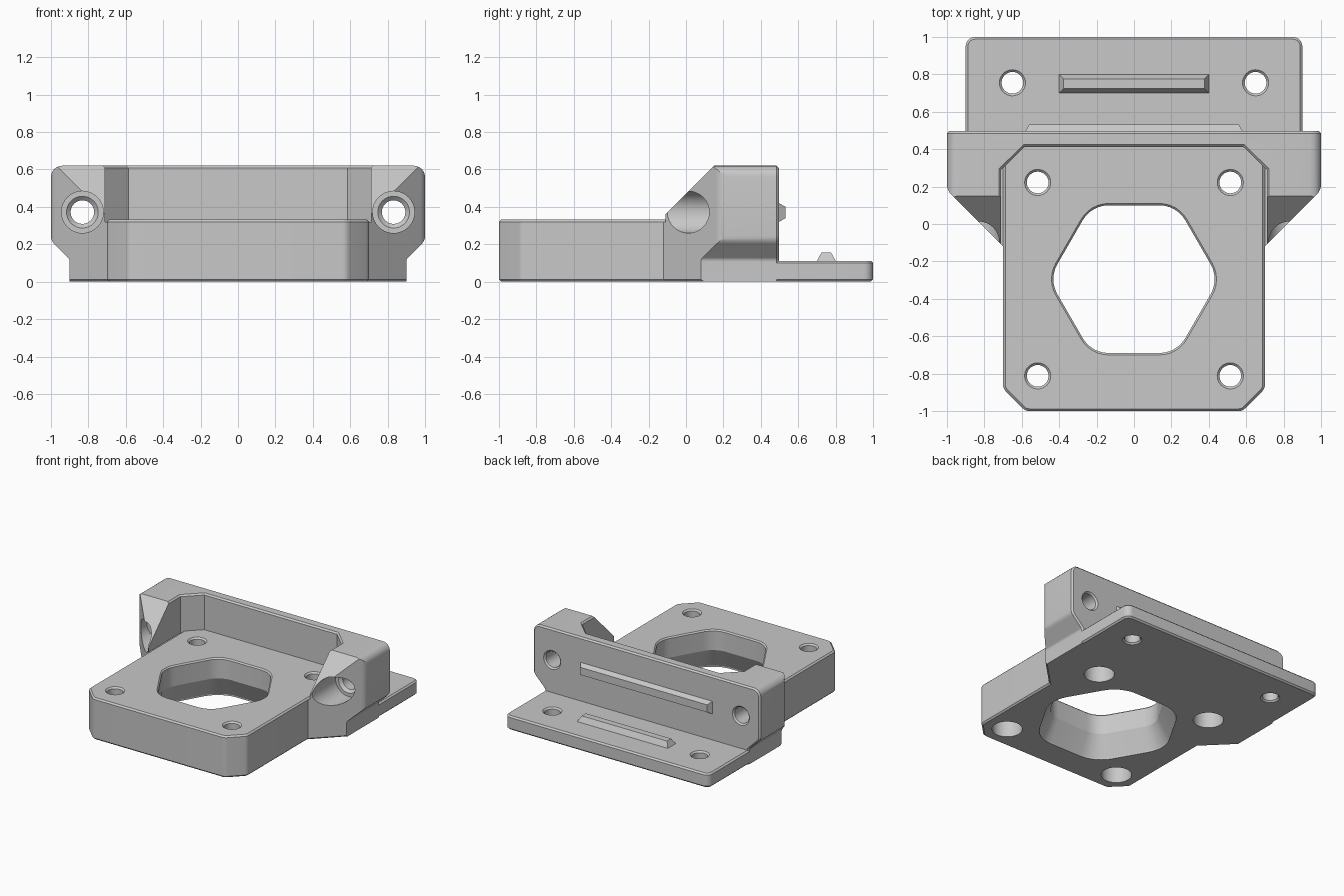
import bpy, bmesh, math
from mathutils import Vector

cube = bpy.data.objects.get("Cube")
if cube:
    bpy.data.objects.remove(cube, do_unlink=True)

grey = bpy.data.materials.new("plain_grey")
grey.use_nodes = True
colour = (0.58, 0.58, 0.58, 1)
grey.diffuse_color = colour
grey.node_tree.nodes["Principled BSDF"].inputs["Base Color"].default_value = colour


def rounded(corners, steps=6):
    """Polygon from (x, y, radius) corners, counter-clockwise."""
    out = []
    for i, (x, y, r) in enumerate(corners):
        p = Vector((x, y))
        if not r:
            out.append(p)
            continue
        a = (Vector(corners[i - 1][:2]) - p).normalized()
        b = (Vector(corners[(i + 1) % len(corners)][:2]) - p).normalized()
        half = a.angle(b) / 2
        centre = p + (a + b).normalized() * r / math.sin(half)
        start = (p + a * r / math.tan(half) - centre).normalized()
        end = (p + b * r / math.tan(half) - centre).normalized()
        for k in range(steps + 1):
            out.append(centre + start.slerp(end, k / steps).normalized() * r)
    return out


def offset(pts, d):
    """Grow (d > 0) or shrink a counter-clockwise polygon."""
    out = []
    for i, p in enumerate(pts):
        e, f = (p - pts[i - 1]).normalized(), (pts[(i + 1) % len(pts)] - p).normalized()
        n, m = Vector((e.y, -e.x)), Vector((f.y, -f.x))
        out.append(p + (n + m) * d / (1 + n.dot(m)))
    return out


def circle(x, y, r, n=32):
    return [Vector((x + r * math.cos(t * math.tau / n), y + r * math.sin(t * math.tau / n)))
            for t in range(n)]


def box(x, y0, y1, r=0):
    return rounded([(-x, y0, r), (x, y0, r), (x, y1, r), (-x, y1, r)])


def loft(name, rings, axis="Z"):
    """Solid through a list of (polygon, height) rings along an axis."""
    place = {"Z": lambda p, h: (p.x, p.y, h),
             "Y": lambda p, h: (p.x, h, p.y),
             "X": lambda p, h: (h, p.x, p.y)}[axis]
    bm = bmesh.new()
    loops = [[bm.verts.new(place(p, h)) for p in pts] for pts, h in rings]
    bm.faces.new(loops[0])
    bm.faces.new(loops[-1])
    for lo, hi in zip(loops, loops[1:]):
        for i in range(len(lo)):
            bm.faces.new((lo[i - 1], lo[i], hi[i], hi[i - 1]))
    bmesh.ops.recalc_face_normals(bm, faces=bm.faces)
    mesh = bpy.data.meshes.new(name)
    bm.to_mesh(mesh)
    bm.free()
    mesh.materials.append(grey)
    obj = bpy.data.objects.new(name, mesh)
    bpy.context.collection.objects.link(obj)
    return obj


def slab(name, pts, h0, h1, axis="Z", c=0.012):
    """Prism with chamfered end edges."""
    small = offset(pts, -c)
    return loft(name, [(small, h0), (pts, h0 + c), (pts, h1 - c), (small, h1)], axis)


def boolean(target, tool, operation="DIFFERENCE"):
    mod = target.modifiers.new("cut", "BOOLEAN")
    mod.operation, mod.solver, mod.object = operation, "EXACT", tool
    bpy.context.view_layer.objects.active = target
    bpy.ops.object.modifier_apply(modifier=mod.name)
    bpy.data.objects.remove(tool, do_unlink=True)


# Raised rear wall with side ears: front profile trimmed by the plan outline
ears = slab("mount_body", rounded([
    (-0.9, -0.1, 0), (0.9, -0.1, 0), (0.9, 0.12, 0.03), (1, 0.22, 0.06), (1, 0.62, 0.06),
    (-1, 0.62, 0.06), (-1, 0.22, 0.06), (-0.9, 0.12, 0.03)]), -0.4, 0.497, "Y")
plan = rounded([(-0.6, -0.22, 0), (0.6, -0.22, 0), (1, 0.18, 0.08), (1, 0.6, 0),
                (-1, 0.6, 0), (-1, 0.18, 0.08)])
boolean(ears, slab("plan_trim", plan, 0, 0.7), "INTERSECT")

# Sloped front of the ears
slope = [Vector(p) for p in ((-0.5, -0.03), (0.35, 0.82), (-0.5, 0.82))]
boolean(ears, loft("slope_cutter", [(slope, -1.2), (slope, 1.2)], "X"))

# Pocket behind the motor plate, with a chamfered rim
pocket = rounded([(-0.71, -0.5, 0), (0.71, -0.5, 0), (0.71, 0.29, 0),
                  (0.585, 0.412, 0), (-0.585, 0.412, 0), (-0.71, 0.29, 0)])
rim = offset(pocket, 0.012)
boolean(ears, loft("pocket_cutter", [(pocket, 0.32), (pocket, 0.608), (rim, 0.62), (rim, 0.8)]))

# Motor plate and rear flange
plate = rounded([(-0.58, -1, 0.05), (0.58, -1, 0.05), (0.7, -0.88, 0.05), (0.7, 0.45, 0),
                 (-0.7, 0.45, 0), (-0.7, -0.88, 0.05)])
boolean(ears, slab("plate", plate, 0, 0.332), "UNION")
boolean(ears, slab("flange", box(0.9, 0.2, 1, 0.05), 0, 0.112), "UNION")

# Rounded hexagonal opening, flared towards the bottom
hexagon = rounded([(0.456 * math.cos(i * math.pi / 3), 0.456 * math.sin(i * math.pi / 3) - 0.295, 0.16)
                   for i in range(6)])
wide = offset(hexagon, 0.08)
boolean(ears, loft("opening_cutter", [(wide, -0.1), (wide, 0.01), (hexagon, 0.17), (hexagon, 0.322),
                                      (offset(hexagon, 0.01), 0.332), (offset(hexagon, 0.01), 0.5)]))

for side in (-1, 1):
    # Motor screw holes, counterbored from below
    for y in (0.222, -0.812):
        x = side * 0.515
        steps = [(0.11, -0.1), (0.11, 0.16), (0.058, 0.16), (0.058, 0.32), (0.07, 0.332), (0.07, 0.4)]
        boolean(ears, loft("screw_cutter", [(circle(x, y, r), h) for r, h in steps]))
    # Flange holes
    steps = [(0.07, -0.1), (0.07, 0), (0.058, 0.012), (0.058, 0.1), (0.07, 0.112), (0.07, 0.2)]
    boolean(ears, loft("flange_hole_cutter", [(circle(side * 0.65, 0.755, r), h) for r, h in steps]))
    # Ear holes, counterbored from the front
    steps = [(0.112, -0.5), (0.112, 0.2), (0.085, 0.2), (0.063, 0.22),
             (0.063, 0.485), (0.075, 0.497), (0.075, 0.6)]
    boolean(ears, loft("ear_hole_cutter", [(circle(side * 0.832, 0.372, r), h) for r, h in steps], "Y"))

# Locating ridges on the flange and the rear wall
flange_key = box(0.4, 0.7, 0.8)
loft("flange_ridge", [(flange_key, 0.105), (flange_key, 0.112), (offset(flange_key, -0.024), 0.155)])
wall_key = box(0.58, 0.32, 0.42)
loft("wall_ridge", [(wall_key, 0.49), (wall_key, 0.497), (offset(wall_key, -0.02), 0.533)], "Y")

# Smooth the curved walls, keep the edges sharp
bpy.ops.object.select_all(action="DESELECT")
ears.select_set(True)
bpy.context.view_layer.objects.active = ears
bpy.ops.object.shade_smooth_by_angle(angle=math.radians(25))
